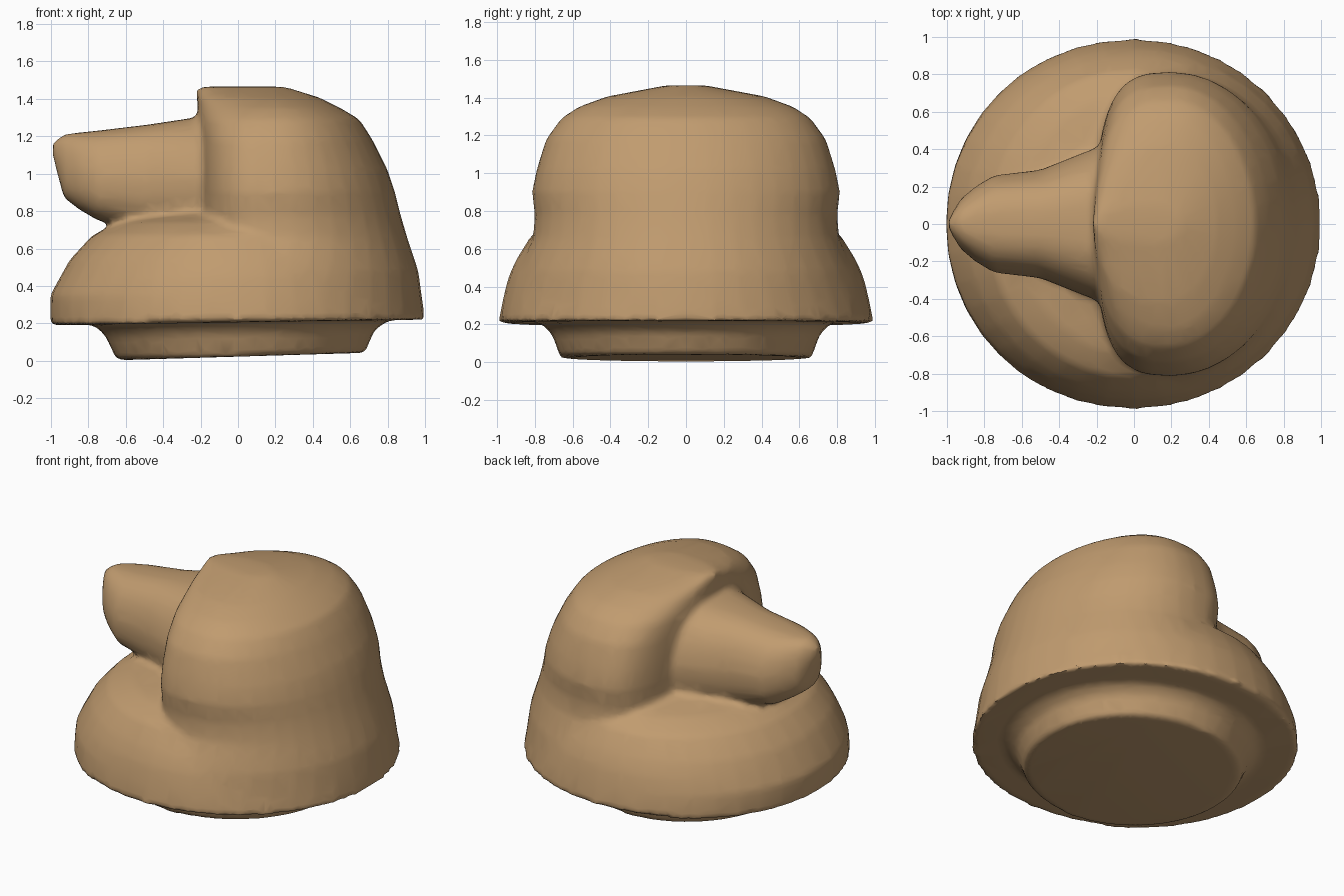
import bpy, bmesh, math
from mathutils import Vector

if "Cube" in bpy.data.objects:
    bpy.data.objects.remove(bpy.data.objects["Cube"])

N = 40
bm = bmesh.new()


def spow(v, e):
    return math.copysign(abs(v) ** e, v)


def loft(rings):
    """Skin closed rings of points and cap both ends."""
    loops = [[bm.verts.new(p) for p in r] for r in rings]
    for a, b in zip(loops, loops[1:]):
        for i in range(N):
            j = (i + 1) % N
            bm.faces.new((a[i], a[j], b[j], b[i]))
    bm.faces.new(list(reversed(loops[0])))
    bm.faces.new(loops[-1])


def flat_ring(z, x_front, x_back, half_w, cx=0.0, e_front=2.0, tilt=0.0):
    """Horizontal egg-shaped ring; the -x half may be squarer than the +x half."""
    pts = []
    for i in range(N):
        t = 2 * math.pi * i / N
        c, s = math.cos(t), math.sin(t)
        e = 2 / (e_front if c < 0 else 2.0)
        reach = (cx - x_front) if c < 0 else (x_back - cx)
        x = cx + reach * spow(c, e)
        pts.append(Vector((x, half_w * spow(s, e), z + tilt * x)))
    return pts


def snout_ring(x, half_w, z_low, z_top):
    """Upright rounded-box ring, a little narrower along its top."""
    pts = []
    for i in range(N):
        t = 2 * math.pi * i / N
        u, v = spow(math.cos(t), 0.7), spow(math.sin(t), 0.7)
        pts.append(Vector((x, half_w * u * (1 - 0.18 * max(v, 0)),
                           (z_low + z_top) / 2 + v * (z_top - z_low) / 2)))
    return pts


# neck plug
loft([flat_ring(0.022, -0.65, 0.68, 0.665, tilt=0.03),
      flat_ring(0.15, -0.71, 0.73, 0.71, tilt=0.02),
      flat_ring(0.20, -0.77, 0.80, 0.76, tilt=0.015),
      flat_ring(0.30, -0.77, 0.80, 0.76)])

# lower jaw dome
loft([flat_ring(0.205, -1.005, 1.005, 0.995, 0, 2.05, 0.015),
      flat_ring(0.35, -1.005, 0.97, 0.965, 0, 2.05),
      flat_ring(0.45, -0.95, 0.94, 0.94, 0, 2.05),
      flat_ring(0.54, -0.90, 0.92, 0.90, 0, 2.05),
      flat_ring(0.67, -0.78, 0.80, 0.82, 0, 2.05),
      flat_ring(0.74, -0.63, 0.60, 0.70),
      flat_ring(0.79, -0.38, 0.30, 0.45)])

# head and back of the hood
loft([flat_ring(0.215, -0.6, 1.0, 0.98, 0.0, 2, 0.01),
      flat_ring(0.48, -0.35, 0.965, 0.90, 0.1, 2.3),
      flat_ring(0.66, -0.22, 0.905, 0.81, 0.2, 2.6),
      flat_ring(0.78, -0.20, 0.87, 0.80, 0.2, 3.0),
      flat_ring(0.90, -0.20, 0.84, 0.815, 0.2, 3.1),
      flat_ring(1.02, -0.20, 0.80, 0.79, 0.2, 3.1),
      flat_ring(1.18, -0.20, 0.72, 0.74, 0.2, 3.0),
      flat_ring(1.29, -0.21, 0.65, 0.66, 0.2, 2.7),
      flat_ring(1.35, -0.215, 0.55, 0.57, 0.2, 2.4),
      flat_ring(1.405, -0.22, 0.44, 0.42, 0.15, 2.2),
      flat_ring(1.465, -0.22, 0.25, 0.10, 0.1, 2.0)])

# snout
loft([snout_ring(-0.99, 0.03, 1.09, 1.17),
      snout_ring(-0.93, 0.13, 0.87, 1.21),
      snout_ring(-0.85, 0.20, 0.81, 1.22),
      snout_ring(-0.75, 0.26, 0.75, 1.23),
      snout_ring(-0.50, 0.29, 0.70, 1.26),
      snout_ring(-0.20, 0.41, 0.65, 1.305),
      snout_ring(0.10, 0.44, 0.60, 1.305)])

bmesh.ops.recalc_face_normals(bm, faces=bm.faces)
mesh = bpy.data.meshes.new("animal_head")
bm.to_mesh(mesh)
bm.free()
head = bpy.data.objects.new("animal_head", mesh)
bpy.context.collection.objects.link(head)

# fuse the parts into one skin and soften the joins
fuse = head.modifiers.new("fuse", 'REMESH')
fuse.mode = 'VOXEL'
fuse.voxel_size = 0.022
soft = head.modifiers.new("soften", 'SMOOTH')
soft.factor = 0.5
soft.iterations = 8
thin = head.modifiers.new("thin", 'DECIMATE')
thin.ratio = 0.15
bpy.context.view_layer.objects.active = head
head.select_set(True)
for name in ("fuse", "soften", "thin"):
    bpy.ops.object.modifier_apply(modifier=name)

tan = bpy.data.materials.new("tan")
tan.diffuse_color = (0.53, 0.33, 0.16, 1)
tan.use_nodes = True
tan.node_tree.nodes["Principled BSDF"].inputs["Base Color"].default_value = tan.diffuse_color
head.data.materials.clear()
head.data.materials.append(tan)
bpy.ops.object.shade_smooth_by_angle(angle=math.radians(50))
